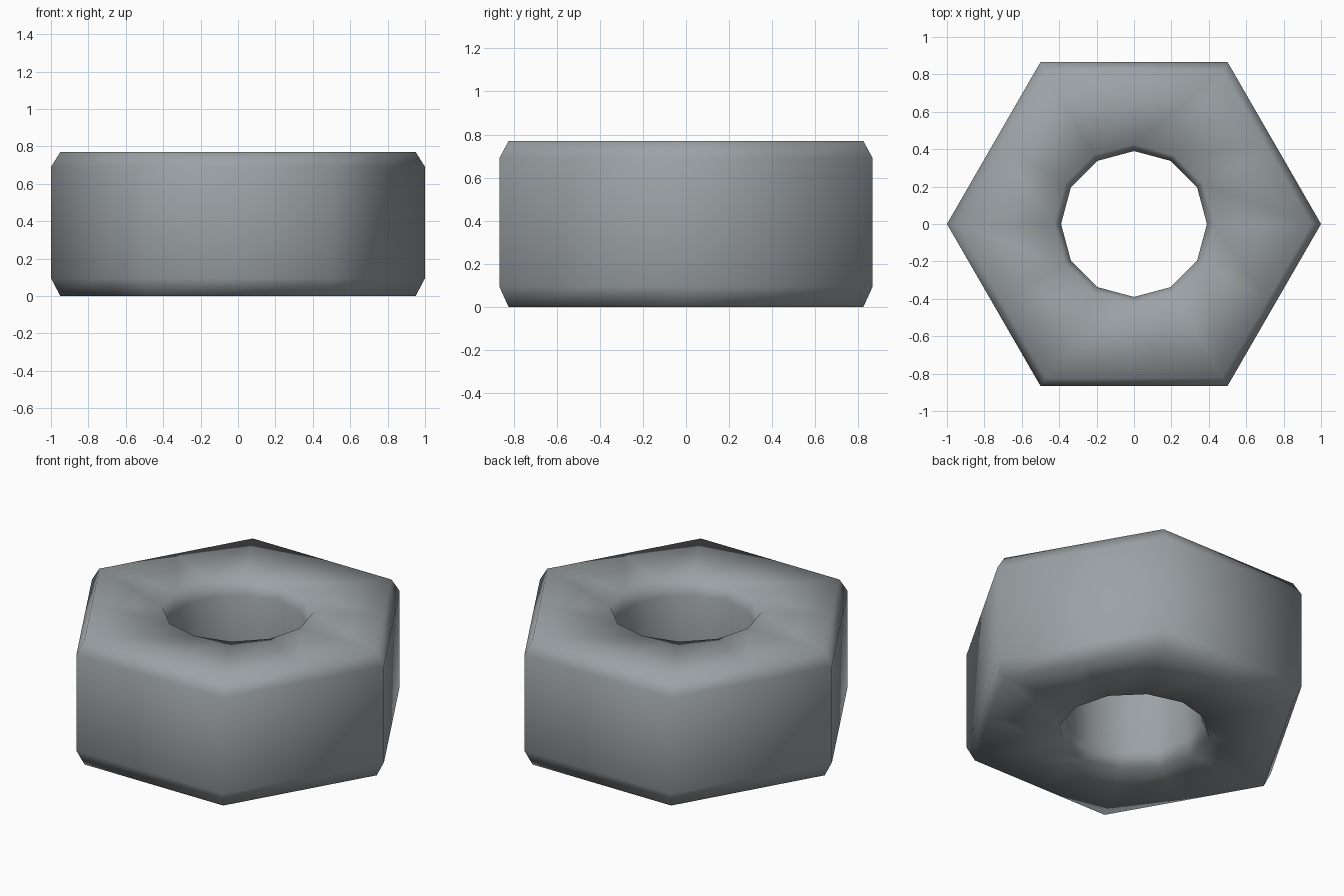
import bpy, bmesh
from math import cos, sin, pi

if "Cube" in bpy.data.objects:
    bpy.data.objects.remove(bpy.data.objects["Cube"])

N = 12   # points per ring: hexagon corners + edge midpoints
H = 0.77

def hex_radius(i, r):
    # even points are corners, odd points are flat midpoints
    return r if i % 2 == 0 else r * cos(pi / 6)

# closed cross-section: (radius, height, is_hexagonal)
profile = [
    (0.95, 0.0, True), (1.0, 0.095, True),
    (1.0, H - 0.08, True), (0.95, H, True),      # chamfered outer body
    (0.425, H, False), (0.39, H - 0.09, False),
    (0.39, 0.09, False), (0.425, 0.0, False),    # bore with slight countersinks
]

bm = bmesh.new()
rings = []
for r, z, is_hex in profile:
    ring = []
    for i in range(N):
        a = i * 2 * pi / N
        rr = hex_radius(i, r) if is_hex else r
        ring.append(bm.verts.new((rr * cos(a), rr * sin(a), z)))
    rings.append(ring)

# skin neighbouring rings all the way round the section
for k, low in enumerate(rings):
    high = rings[(k + 1) % len(rings)]
    for i in range(N):
        j = (i + 1) % N
        bm.faces.new((low[i], low[j], high[j], high[i]))
bmesh.ops.recalc_face_normals(bm, faces=bm.faces)
for f in bm.faces:
    f.smooth = True

mesh = bpy.data.meshes.new("hex_nut")
bm.to_mesh(mesh)
bm.free()
nut = bpy.data.objects.new("hex_nut", mesh)
bpy.context.collection.objects.link(nut)

# dark blue-grey steel
steel = bpy.data.materials.new("steel")
steel.diffuse_color = (0.33, 0.36, 0.38, 1)
steel.use_nodes = True
steel.node_tree.nodes["Principled BSDF"].inputs["Base Color"].default_value = steel.diffuse_color
mesh.materials.append(steel)
